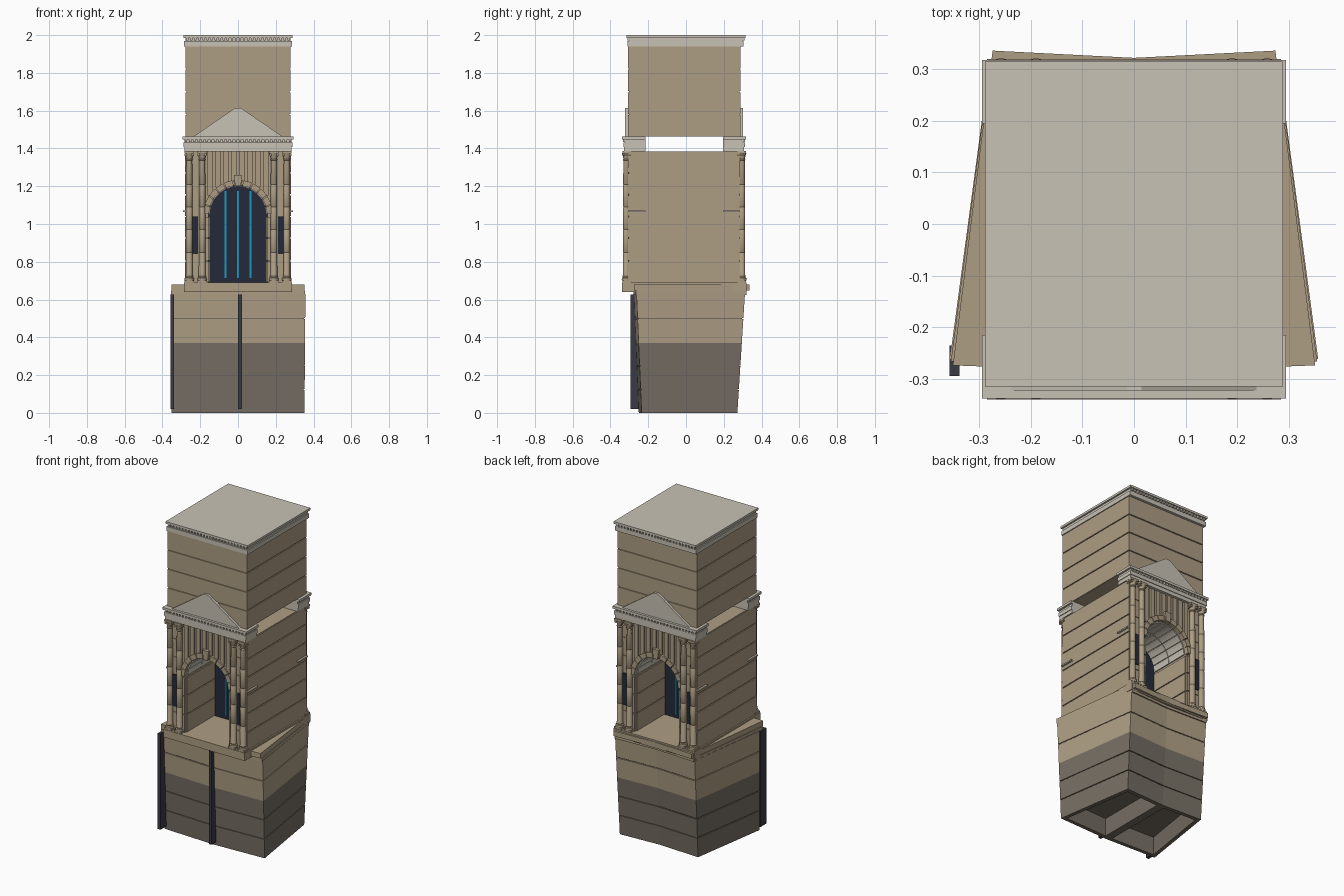
import bpy, bmesh, math
from math import sin, cos, pi

if "Cube" in bpy.data.objects:
    bpy.data.objects.remove(bpy.data.objects["Cube"])

YC = -0.01                      # tower is symmetric about this y


def material(name, rgb):
    m = bpy.data.materials.new(name)
    m.diffuse_color = (*rgb, 1)
    m.use_nodes = True
    m.node_tree.nodes["Principled BSDF"].inputs["Base Color"].default_value = m.diffuse_color
    return m


TAN = material("tan_stone", (0.42, 0.34, 0.23))
LIGHT = material("light_stone", (0.58, 0.54, 0.46))
DARK = material("dark_stone", (0.18, 0.155, 0.125))
NAVY = material("dark_glass", (0.018, 0.023, 0.042))
CYAN = material("glow_line", (0.01, 0.32, 0.55))
METAL = material("dark_metal", (0.042, 0.042, 0.058))


def loft(bm, *sections):
    """Closed solid through matching rings of points."""
    rings = [[bm.verts.new(p) for p in s] for s in sections]
    for a, b in zip(rings, rings[1:]):
        for i in range(len(a)):
            j = (i + 1) % len(a)
            bm.faces.new((a[i], a[j], b[j], b[i]))
    bm.faces.new(rings[-1])
    return bm.faces.new(rings[0][::-1])


def box(bm, x0, x1, y0, y1, z0, z1):
    r = [(x0, y0), (x1, y0), (x1, y1), (x0, y1)]
    loft(bm, [(*p, z0) for p in r], [(*p, z1) for p in r])


def fbox(bm, x0, x1, h0, h1, z0, z1):
    """Box repeated on front and back, h = distance from tower centre."""
    for s in (-1, 1):
        box(bm, x0, x1, YC + s * h0, YC + s * h1, z0, z1)


def extrude_y(bm, prof, y0, y1):
    loft(bm, [(x, y0, z) for x, z in prof], [(x, y1, z) for x, z in prof])


def lathe(bm, x, y, prof, n=14):
    loft(bm, *[[(x + r * cos(2 * pi * i / n), y + r * sin(2 * pi * i / n), z)
                for i in range(n)] for r, z in prof])


def finish(bm, name, mat, smooth=False):
    bmesh.ops.recalc_face_normals(bm, faces=bm.faces)
    me = bpy.data.meshes.new(name)
    bm.to_mesh(me)
    bm.free()
    me.materials.append(mat)
    if smooth:
        me.shade_smooth()
        me.set_sharp_from_angle(angle=math.radians(35))
    ob = bpy.data.objects.new(name, me)
    bpy.context.collection.objects.link(ob)
    return ob


# ---------- splayed base ----------
HALF0 = [(0, -0.25), (0.352, -0.235), (0.275, 0.272), (0, 0.258)]   # at z = 0
HALF1 = [(0, -0.275), (0.357, -0.262), (0.28, 0.312), (0, 0.298)]   # at z = 0.63


def base_ring(z, inset=0.0, side=0):
    t = z / 0.63
    p = [(a[0] + (b[0] - a[0]) * t, a[1] + (b[1] - a[1]) * t) for a, b in zip(HALF0, HALF1)]
    p = [(x * (1 - inset / 0.3), y * (1 - inset / 0.27), z) for x, y in p]
    if side:
        return [(x * side, y, z) for x, y, z in p]
    return p + [(-x, y, z) for x, y, z in (p[2], p[1])]


def course(bm, z0, z1):
    loft(bm, base_ring(z0), base_ring(z1))


bm = bmesh.new()                # hollow bottom course, two bays
for s in (-1, 1):
    f = loft(bm, base_ring(0, 0, s), base_ring(0.122, 0, s))
    bmesh.ops.recalc_face_normals(bm, faces=bm.faces)
    bmesh.ops.inset_individual(bm, faces=[f], thickness=0.035)
    e = bmesh.ops.extrude_discrete_faces(bm, faces=[f])
    bmesh.ops.translate(bm, verts=e["faces"][0].verts, vec=(0, 0, 0.115))
course(bm, 0.127, 0.247)
course(bm, 0.252, 0.37)
finish(bm, "base_lower_courses", DARK)

bm = bmesh.new()
course(bm, 0.37, 0.497)
course(bm, 0.502, 0.63)
finish(bm, "base_upper_courses", TAN)

bm = bmesh.new()
loft(bm, base_ring(0.12, 0.006), base_ring(0.63, 0.006))
finish(bm, "base_core", DARK)

bm = bmesh.new()
for g, z0, z1 in ((-0.004, 0.625, 0.648), (-0.012, 0.648, 0.68)):
    r = base_ring(0.63)
    pts = [(x - math.copysign(g * 0.5, x) * (x != 0), y + (g if y < 0 else -2 * g)) for x, y, _ in r]
    loft(bm, [(*p, z0) for p in pts], [(*p, z1) for p in pts])
finish(bm, "base_cornice", TAN)

bm = bmesh.new()
for x in (-0.348, 0.011):
    box(bm, x - 0.01, x + 0.01, -0.295, -0.235, 0.02, 0.628)
finish(bm, "base_fins", METAL)

# ---------- middle stage with vaulted passage ----------
bm = bmesh.new()
box(bm, -0.285, 0.285, YC - 0.33, YC + 0.33, 0.64, 0.69)
finish(bm, "stage_floor", TAN)

R, SP = 0.155, 1.05
arch = [(R * cos(pi * i / 24), SP + R * sin(pi * i / 24)) for i in range(25)]
bm = bmesh.new()
extrude_y(bm, [(-0.274, 0.69), (-0.274, 1.385), (0.274, 1.385), (0.274, 0.69), (R, 0.69)]
          + arch + [(-R, 0.69)], YC - 0.292, YC + 0.292)
finish(bm, "stage_core", TAN)

levels = [0.69, 0.805, 0.925, 1.04, 1.155, 1.27, 1.385]
bm = bmesh.new()
for z0, z1 in zip(levels, levels[1:]):
    for s in (-1, 1):
        box(bm, s * 0.272, s * 0.28, YC - 0.297, YC + 0.297, z0 + 0.003, z1 - 0.003)
        if z1 < 1.1:            # passage wall lining
            box(bm, s * 0.149, s * 0.16, YC - 0.29, YC + 0.29, z0 + 0.003, z1 - 0.003)
        # face courses behind the columns
        fbox(bm, s * 0.18, s * 0.278, 0.288, 0.297, z0 + 0.003, z1 - 0.003)
finish(bm, "stage_courses", TAN)

bm = bmesh.new()                # thin string course at the corners
for s in (-1, 1):
    fbox(bm, s * 0.275, s * 0.292, 0.205, 0.297, 1.064, 1.072)
finish(bm, "string_course", LIGHT)

bm = bmesh.new()                # vertical ribs filling the wall above the arch
for i in range(8):
    x = (i - 3.5) * 0.042
    fbox(bm, x - 0.014, x + 0.014, 0.288, 0.302, SP + math.sqrt(0.178 ** 2 - x * x), 1.387)
finish(bm, "spandrel_ribs", TAN)


def wedge(bm, a0, a1, r0, r1, y0, y1, n=3):
    a = [a0 + (a1 - a0) * i / n for i in range(n + 1)]
    p = [(r0 * cos(t), SP + r0 * sin(t)) for t in a]
    p += [(r1 * cos(t), SP + r1 * sin(t)) for t in reversed(a)]
    extrude_y(bm, p, y0, y1)


bm = bmesh.new()                # arch stones, keystone and imposts
vault = bmesh.new()
N = 11
for i in range(N):
    a0, a1 = pi * i / N + 0.012, pi * (i + 1) / N - 0.012
    for s in (-1, 1):
        wedge(bm, a0, a1, R - 0.002, 0.183, YC + s * 0.285, YC + s * 0.31)
        for k in range(2):
            wedge(vault, a0, a1, R - 0.007, R + 0.004,
                  YC + s * (0.013 + 0.135 * k), YC + s * (0.145 + 0.135 * k))
for s in (-1, 1):
    extrude_y(bm, [(-0.015, 1.2), (0.015, 1.2), (0.022, 1.26), (-0.022, 1.26)],
              YC + s * 0.285, YC + s * 0.318)
    for z0, z1 in zip(levels[:3], levels[1:4]):
        fbox(bm, s * R, s * 0.172, 0.285, 0.304, z0 + 0.003, z1 - 0.003)
finish(bm, "arch_stones", TAN)
finish(vault, "vault_panels", LIGHT)

bm = bmesh.new()                # glazed screen in the middle of the passage
extrude_y(bm, [(R, 0.69)] + arch + [(-R, 0.69)], YC - 0.01, YC + 0.01)
for s in (-1, 1):               # slit windows between the columns
    fbox(bm, s * 0.212, s * 0.243, 0.285, 0.303, 0.84, 1.04)
finish(bm, "dark_glazing", NAVY)

bm = bmesh.new()
for x in (-0.067, 0, 0.067):
    box(bm, x - 0.005, x + 0.005, YC - 0.015, YC + 0.015, 0.715, 1.175)
finish(bm, "glow_lines", CYAN)

# ---------- paired columns ----------
prof = [(0.024, 0.70), (0.025, 0.707), (0.024, 0.714), (0.019, 0.718), (0.021, 0.724),
        (0.018, 0.73)]
for z in (0.85, 0.97, 1.09, 1.21):     # drum joints
    prof += [(0.0175, z - 0.003), (0.0155, z), (0.0175, z + 0.003)]
prof += [(0.0155, 1.335), (0.019, 1.339), (0.016, 1.345), (0.018, 1.355), (0.024, 1.375)]
bm = bmesh.new()
caps = bmesh.new()
for s in (-1, 1):
    for x in (-0.258, -0.19, 0.19, 0.258):
        lathe(bm, x, YC + s * 0.306, prof)
        y = YC + s * 0.303
        box(caps, x - 0.025, x + 0.025, y - 0.024, y + 0.024, 0.688, 0.701)
        box(caps, x - 0.025, x + 0.025, y - 0.024, y + 0.024, 1.374, 1.387)
        for d in (-1, 1):       # scrolls
            extrude_y(caps, [(x + d * 0.019 + 0.007 * cos(k * pi / 4),
                              1.366 + 0.007 * sin(k * pi / 4)) for k in range(8)],
                      y - 0.022, y + 0.022)
finish(bm, "columns", TAN, True)
finish(caps, "column_blocks", TAN)

# ---------- entablature and pediments ----------
bm = bmesh.new()
fbox(bm, -0.284, 0.284, 0.205, 0.318, 1.385, 1.408)
fbox(bm, -0.288, 0.288, 0.205, 0.322, 1.408, 1.432)
fbox(bm, -0.282, 0.282, 0.205, 0.313, 1.432, 1.447)
fbox(bm, -0.295, 0.295, 0.205, 0.328, 1.447, 1.462)
for i in range(26):
    x = (i - 12.5) * 0.022
    fbox(bm, x - 0.006, x + 0.006, 0.31, 0.323, 1.433, 1.447)
finish(bm, "entablature", LIGHT)

bm = bmesh.new()
for s in (-1, 1):
    extrude_y(bm, [(-0.24, 1.46), (0.24, 1.46), (0.015, 1.615), (-0.015, 1.615)],
              YC + s * 0.29, YC + s * 0.313)
finish(bm, "pediments", LIGHT)

# ---------- attic block and roof ----------
bm = bmesh.new()
box(bm, -0.273, 0.273, YC - 0.292, YC + 0.292, 1.462, 1.94)
lv = [1.46, 1.58, 1.70, 1.82, 1.943]
for z0, z1 in zip(lv, lv[1:]):
    box(bm, -0.279, 0.279, YC - 0.298, YC + 0.298, z0 + 0.003, z1 - 0.003)
finish(bm, "attic_courses", TAN)

bm = bmesh.new()
box(bm, -0.285, 0.285, -0.311, 0.305, 1.94, 1.968)
box(bm, -0.278, 0.278, -0.303, 0.300, 1.968, 1.986)
box(bm, -0.289, 0.289, -0.315, 0.315, 1.986, 2.0)
for i in range(26):
    x = (i - 12.5) * 0.0215
    box(bm, x - 0.006, x + 0.006, -0.311, -0.30, 1.971, 1.986)
    box(bm, x - 0.006, x + 0.006, 0.298, 0.310, 1.971, 1.986)
finish(bm, "roof_cornice", LIGHT)
